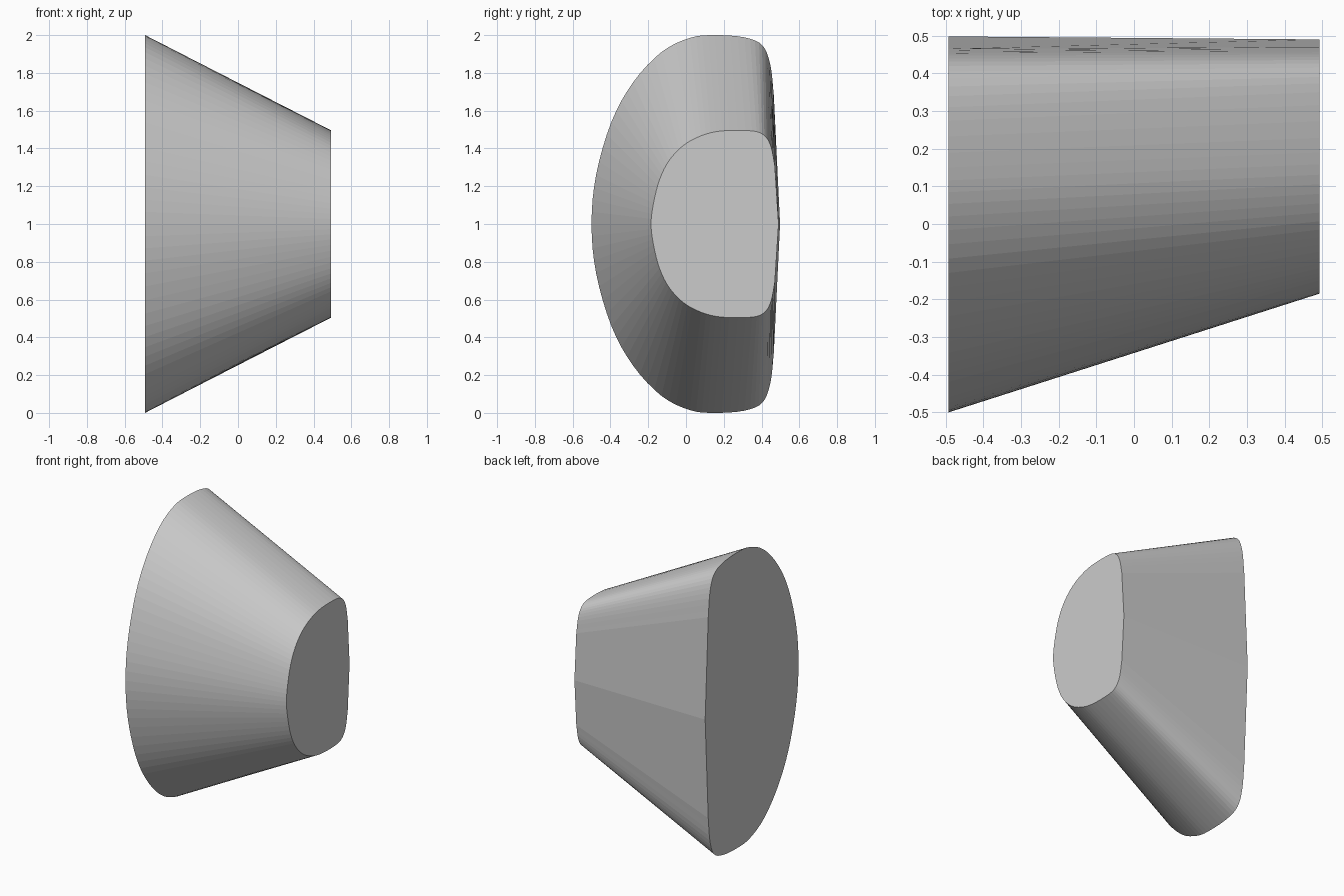
import bpy, bmesh
from mathutils import Vector

if "Cube" in bpy.data.objects:
    bpy.data.objects.remove(bpy.data.objects["Cube"])

# Upper half of each end outline as (y, height above centre), front to back
BIG = [(-0.5, 0), (-0.476, 0.26), (-0.395, 0.54), (-0.28, 0.75), (-0.13, 0.91),
       (0.02, 0.985), (0.15, 1.0), (0.31, 0.988), (0.405, 0.945), (0.447, 0.84),
       (0.465, 0.68), (0.498, 0)]
SMALL = [(-0.185, 0), (-0.172, 0.11), (-0.14, 0.235), (-0.09, 0.335), (-0.015, 0.415),
         (0.08, 0.467), (0.19, 0.493), (0.35, 0.493), (0.415, 0.468), (0.45, 0.41),
         (0.47, 0.31), (0.49, 0)]
STEPS = 4
HALF_LENGTH = 0.492


def outline(half):
    """Close the half outline by mirroring, rounding all but the flat back."""
    pts = [Vector(p) for p in half]
    first = Vector((half[1][0], -half[1][1]))
    last = len(pts) - 2
    curve = []
    for i in range(last):
        p0 = pts[i - 1] if i else first
        p1, p2 = pts[i], pts[i + 1]
        p3 = pts[i + 2] if i + 2 <= last else p2 * 2 - p1
        for k in range(STEPS):
            t = k / STEPS
            curve.append(0.5 * (2 * p1 + (p2 - p0) * t
                                + (2 * p0 - 5 * p1 + 4 * p2 - p3) * t * t
                                + (3 * p1 - p0 - 3 * p2 + p3) * t ** 3))
    curve += pts[last:]
    return curve + [Vector((p.x, -p.y)) for p in reversed(curve[1:-1])]


# Tapered body lofted between the two end outlines
bm = bmesh.new()
rings = [[bm.verts.new((x, p.x, 1 + p.y)) for p in outline(half)]
         for x, half in ((-HALF_LENGTH, BIG), (HALF_LENGTH, SMALL))]
a, b = rings
n = len(a)
for i in range(n):
    j = (i + 1) % n
    bm.faces.new((a[i], a[j], b[j], b[i]))

# Flat end caps
bm.faces.new(a)
bm.faces.new(b)
bmesh.ops.recalc_face_normals(bm, faces=bm.faces[:])

mesh = bpy.data.meshes.new("tapered_body")
bm.to_mesh(mesh)
bm.free()
body = bpy.data.objects.new("tapered_body", mesh)
bpy.context.collection.objects.link(body)
